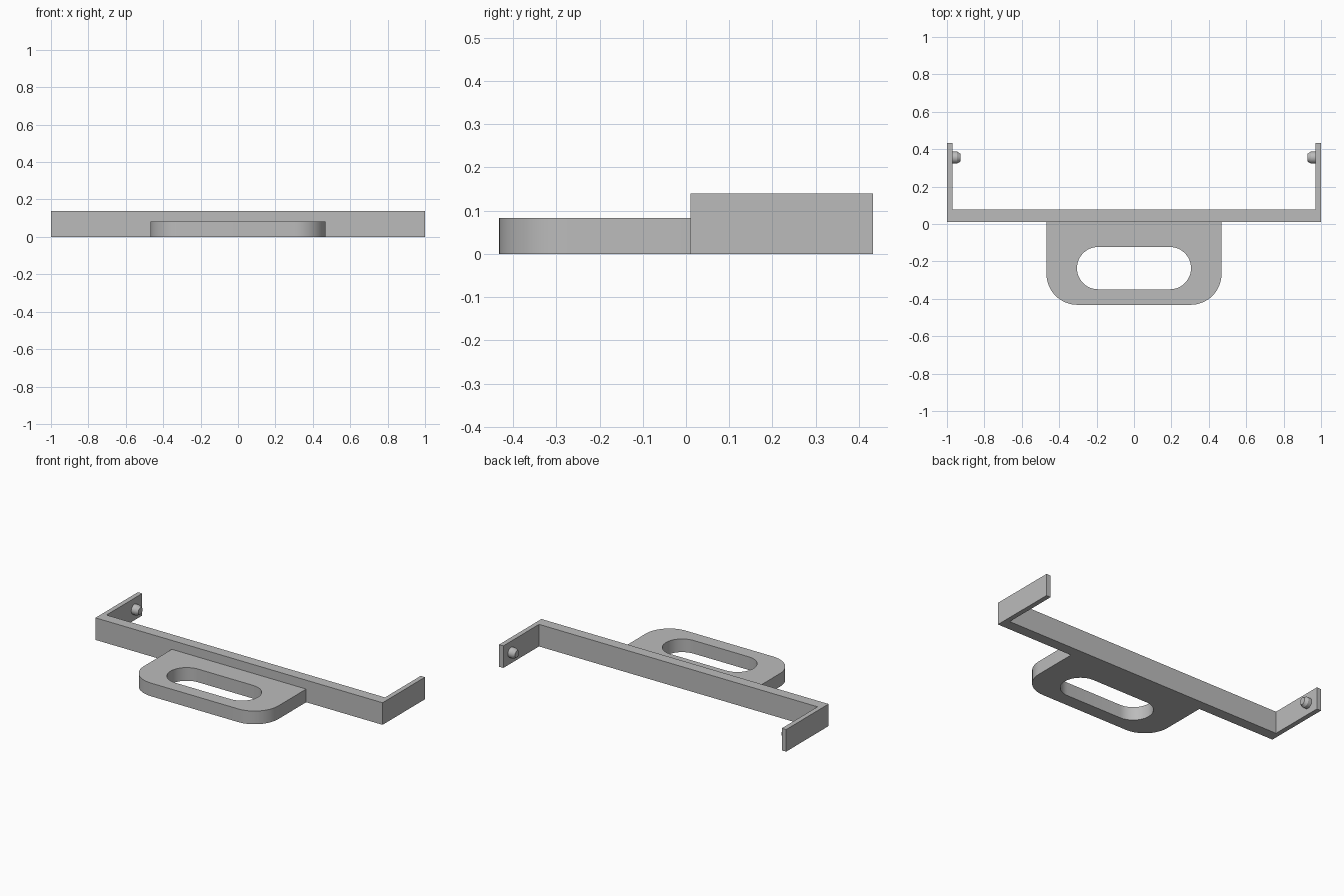
import bpy, bmesh, math
from mathutils import Matrix

cube = bpy.data.objects.get("Cube")
if cube:
    bpy.data.objects.remove(cube, do_unlink=True)

grey = bpy.data.materials.new("plain grey")
grey.use_nodes = True
colour = (0.5, 0.5, 0.5, 1)
grey.diffuse_color = colour
grey.node_tree.nodes["Principled BSDF"].inputs["Base Color"].default_value = colour


def add_object(name, bm):
    mesh = bpy.data.meshes.new(name)
    bm.to_mesh(mesh)
    bm.free()
    mesh.materials.append(grey)
    obj = bpy.data.objects.new(name, mesh)
    bpy.context.collection.objects.link(obj)
    bpy.ops.object.select_all(action='DESELECT')
    bpy.context.view_layer.objects.active = obj
    obj.select_set(True)
    return obj


def slab(name, loops, height):
    """Fill flat outlines (later loops are holes) and thicken them upwards."""
    bm = bmesh.new()
    for loop in loops:
        verts = [bm.verts.new((x, y, 0)) for x, y in loop]
        for a, b in zip(verts, verts[1:] + verts[:1]):
            bm.edges.new((a, b))
    bmesh.ops.triangle_fill(bm, edges=bm.edges[:], use_beauty=True, normal=(0, 0, 1))
    bm.normal_update()
    for face in bm.faces:
        if face.normal.z < 0:
            face.normal_flip()
    obj = add_object(name, bm)
    solid = obj.modifiers.new("thickness", 'SOLIDIFY')
    solid.thickness = height
    solid.offset = 1
    bpy.ops.object.modifier_apply(modifier=solid.name)
    bpy.ops.object.shade_smooth_by_angle(angle=math.radians(30))
    return obj


def arc(cx, cy, r, start, end, steps=16):
    angles = [math.radians(start + (end - start) * i / steps) for i in range(steps + 1)]
    return [(cx + r * math.cos(a), cy + r * math.sin(a)) for a in angles]


# Bracket: long front bar with an arm at each end
W, FRONT, INNER, BACK, WALL, HEIGHT = 1.0, 0.01, 0.077, 0.432, 0.03, 0.139
half = [(W, FRONT), (W, BACK), (W - WALL, BACK), (W - WALL, INNER)]
slab("bracket", [half + [(-x, y) for x, y in reversed(half)]], HEIGHT)

# Handle: plate with rounded front corners and a long slot
HW, HF, R = 0.468, -0.432, 0.165
outer = ([(HW, FRONT), (-HW, FRONT)]
         + arc(-HW + R, HF + R, R, 180, 270)
         + arc(HW - R, HF + R, R, 270, 360))
SLOT_X, SLOT_Y, SLOT_R = 0.192, -0.236, 0.113
slot = (arc(SLOT_X, SLOT_Y, SLOT_R, -90, 90, 24)
        + arc(-SLOT_X, SLOT_Y, SLOT_R, 90, 270, 24))
slab("handle", [outer, slot], 0.083)

# Pegs: short pins with tapered tips on the inside of each arm
for side, name in ((1, "left_peg"), (-1, "right_peg")):
    bm = bmesh.new()
    for r1, r2, start, end in ((0.032, 0.032, 0, 0.024), (0.032, 0.021, 0.024, 0.042)):
        place = (Matrix.Translation((side * (W - WALL - (start + end) / 2), 0.355, HEIGHT / 2))
                 @ Matrix.Rotation(-side * math.pi / 2, 4, 'Y'))
        bmesh.ops.create_cone(bm, cap_ends=True, segments=24, radius1=r1, radius2=r2,
                              depth=end - start, matrix=place)
    add_object(name, bm)
    bpy.ops.object.shade_smooth_by_angle(angle=math.radians(25))
